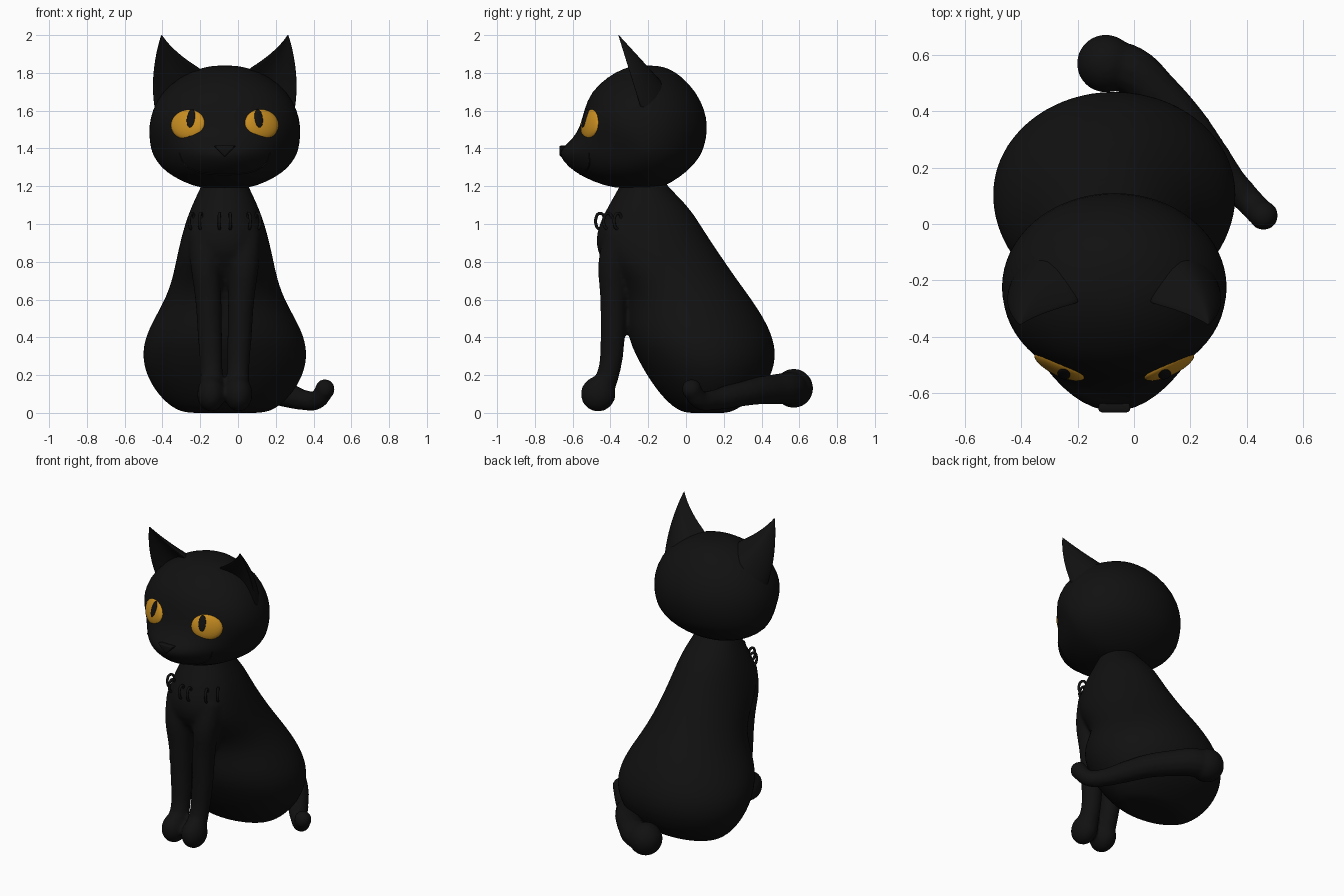
import bpy, bmesh
from math import sin, cos, pi
from mathutils import Vector, Matrix
from mathutils.bvhtree import BVHTree

if "Cube" in bpy.data.objects:
    bpy.data.objects.remove(bpy.data.objects["Cube"])

CX = -0.07  # symmetry plane of the cat


def material(name, col):
    m = bpy.data.materials.new(name)
    m.diffuse_color = (*col, 1)
    m.use_nodes = True
    m.node_tree.nodes["Principled BSDF"].inputs["Base Color"].default_value = m.diffuse_color
    return m


BLACK = material("black_fur", (0.0055, 0.0055, 0.0055))
AMBER = material("amber", (0.58, 0.27, 0.015))


def finish(ob, mat=BLACK, angle=60):
    """Apply modifiers, smooth shade and colour."""
    bpy.ops.object.select_all(action='DESELECT')
    ob.select_set(True)
    bpy.context.view_layer.objects.active = ob
    bpy.ops.object.convert(target='MESH')
    ob = bpy.context.object
    bpy.ops.object.shade_smooth_by_angle(angle=angle * pi / 180)
    ob.data.materials.clear()
    ob.data.materials.append(mat)
    return ob


def link(name, data):
    ob = bpy.data.objects.new(name, data)
    bpy.context.collection.objects.link(ob)
    return ob


def mesh_from(name, bm):
    me = bpy.data.meshes.new(name)
    bmesh.ops.recalc_face_normals(bm, faces=bm.faces)
    bm.to_mesh(me)
    bm.free()
    return link(name, me)


def loft(name, rings, levels=1):
    bm = bmesh.new()
    vs = [[bm.verts.new(p) for p in r] for r in rings]
    n = len(rings[0])
    for a, b in zip(vs, vs[1:]):
        for i in range(n):
            j = (i + 1) % n
            bm.faces.new((a[i], a[j], b[j], b[i]))
    bm.faces.new(vs[0][::-1])
    bm.faces.new(vs[-1])
    ob = mesh_from(name, bm)
    ob.modifiers.new("sub", 'SUBSURF').levels = levels
    return finish(ob)


def section(z, hw, front, back, p=1.0, yc=None, n=32):
    """Egg-shaped horizontal section; p > 1 points the front, p < 1 flattens it."""
    yc = (front + back) / 2 if yc is None else yc
    pts = []
    for i in range(n):
        c, s = cos(2 * pi * i / n), sin(2 * pi * i / n)
        y = yc + (back - yc) * s if s >= 0 else yc - (yc - front) * (-s) ** p
        pts.append((CX + hw * c, y, z))
    return pts


def ball(name, loc, radii, normal=None, mat=BLACK):
    rot = normal.to_track_quat('Z', 'Y').to_matrix().to_4x4() if normal else Matrix()
    bm = bmesh.new()
    bmesh.ops.create_uvsphere(bm, u_segments=32, v_segments=20, radius=1,
                              matrix=Matrix.Translation(loc) @ rot @ Matrix.Diagonal((*radii, 1)))
    return finish(mesh_from(name, bm), mat)


def tube(name, pts, cyclic=False):
    """Tube along points (x, y, z, radius)."""
    cu = bpy.data.curves.new(name, 'CURVE')
    cu.dimensions = '3D'
    cu.bevel_depth, cu.bevel_resolution, cu.resolution_u = 1, 4, 6
    cu.use_fill_caps = True
    sp = cu.splines.new('BEZIER')
    sp.bezier_points.add(len(pts) - 1)
    for bp, (x, y, z, r) in zip(sp.bezier_points, pts):
        bp.co, bp.radius = (x, y, z), r
        bp.handle_left_type = bp.handle_right_type = 'AUTO'
    sp.use_cyclic_u = cyclic
    return finish(link(name, cu))


def fuse(name, obs, voxel, smooth):
    """Blend overlapping parts into one soft skin."""
    bpy.ops.object.select_all(action='DESELECT')
    for o in obs:
        o.select_set(True)
    bpy.context.view_layer.objects.active = obs[0]
    bpy.ops.object.join()
    ob = obs[0]
    ob.name = name
    m = ob.modifiers.new("remesh", 'REMESH')
    m.mode, m.voxel_size = 'VOXEL', voxel
    s = ob.modifiers.new("smooth", 'SMOOTH')
    s.iterations = smooth
    return finish(ob)


def tree(ob):
    return BVHTree.FromObject(ob, bpy.context.evaluated_depsgraph_get())


def project(t, x, z):
    """Point and normal where a ray from the front meets the surface."""
    loc, nor, _, _ = t.ray_cast(Vector((CX + x, -2, z)), Vector((0, 1, 0)))
    return loc, nor


# Body, front legs and paws
BODY = [(0, .15, .03, .2), (0, .22, -.01, .23), (.03, .285, -.07, .29), (.1, .36, -.14, .395),
        (.2, .418, -.21, .455), (.3, .441, -.265, .48), (.4, .425, -.31, .463), (.5, .375, -.315, .415),
        (.6, .318, -.315, .35), (.7, .281, -.36, .275, .9), (.8, .260, -.45, .207, .8),
        (.9, .238, -.485, .138, .75), (1.0, .212, -.462, .075, .75), (1.1, .175, -.41, .01, .8),
        (1.2, .125, -.35, -.1), (1.27, .1, -.32, -.14)]
parts = [loft("body", [section(*r) for r in BODY])]
LEG = [(.115, -.35, .95, .08), (.105, -.385, .8, .08), (.087, -.385, .6, .071),
       (.078, -.388, .4, .066), (.07, -.408, .22, .06), (.068, -.45, .11, .065)]
for s in (-1, 1):
    parts.append(tube("front_leg", [(CX + s * x, y, z, r) for x, y, z, r in LEG]))
    parts.append(ball("paw", (CX + s * .073, -.465, .1), (.074, .093, .094)))
body = fuse("body", parts, .014, 8)

# Tail wrapping round the side
TAIL = [(-.1, .57, .13, .09), (-.01, .545, .13, .088), (.08, .468, .125, .08), (.18, .365, .115, .073),
        (.28, .235, .088, .064), (.35, .145, .068, .054), (.42, .07, .07, .05), (.46, .03, .122, .05)]
fuse("tail", [tube("tail", TAIL), ball("tail_base", (-.1, .57, .13), (.103, .103, .103)),
              ball("tail_tip", (.46, .03, .125), (.052, .052, .054))], .012, 4)

# Head with pointed muzzle and flatter eye band
HEAD = [(1.187, .08, -.33, -.18, 1), (1.2, .17, -.43, -.11, 1), (1.25, .275, -.55, -.03, 1.1),
        (1.30, .340, -.625, .03, 1.4), (1.36, .380, -.675, .078, 1.7), (1.40, .393, -.668, .093, 1.7),
        (1.45, .401, -.60, .108, 1.25), (1.52, .403, -.56, .115, .9), (1.6, .387, -.542, .103, .82),
        (1.7, .335, -.505, .055, .9), (1.78, .238, -.415, -.02, 1), (1.825, .135, -.33, -.09, 1),
        (1.84, .05, -.26, -.16, 1)]
head = loft("head", [section(*r, yc=-.225) for r in HEAD])
face = tree(head)

# Ears: hollow-fronted cones whose base sinks into the head
EAR = [(.07, -.29, 1.80), (.085, -.24, 1.79), (.13, -.13, 1.75), (.21, -.05, 1.68), (.315, -.1, 1.58),
       (.362, -.18, 1.54), (.365, -.24, 1.55), (.29, -.2, 1.64), (.18, -.2, 1.74)]
TIP = Vector((.335, -.36, 2.005))
for s in (-1, 1):
    rings = []
    for t in (0, .2, .4, .6, .8, .93, .99):
        ring = [Vector(p).lerp(TIP, t) + Vector((.13 * t * (1 - t), 0, 0)) for p in EAR]
        rings.append([(CX + s * v.x, v.y, v.z) for v in ring])
    loft("ear", rings, 2)

# Eyes with slit pupils
for s in (-1, 1):
    loc, nor = project(face, s * .2, 1.53)
    eye = ball("eye", loc - nor * .012, (.098, .082, .03), nor, AMBER)
    loc, nor = project(tree(eye), s * .18, 1.56)
    ball("pupil", loc - nor * .002, (.023, .051, .008), nor)

# Nose: rounded triangle pointing down
bpy.ops.mesh.primitive_cylinder_add(vertices=3, radius=.07, depth=.036,
                                    location=(CX, -.652, 1.395), rotation=(-pi / 2, 0, 0))
nose = bpy.context.object
nose.name = "nose"
nose.scale = (1, .6, 1)
bev = nose.modifiers.new("bevel", 'BEVEL')
bev.width, bev.segments = .012, 3
finish(nose)

# Mouth line lying on the muzzle
MOUTH = [(.24, 1.375), (.215, 1.32), (.15, 1.28), (.07, 1.265)]
line = [(-x, z) for x, z in MOUTH] + [(0, 1.262)] + MOUTH[::-1]
tube("mouth", [(*project(face, x, z)[0], .004) for x, z in line])

# Small collar loops standing out from the chest
chest = tree(body)
for x in (-.17, -.125, -.028, .028, .125, .17):
    loc, nor = project(chest, x, 1.015)
    out = Vector((nor.x * .4, nor.y, 0)).normalized()
    loop = []
    for i in range(8):
        a = 2 * pi * (i + .5) / 8
        v = loc + out * (.008 + .024 * cos(a)) + Vector((0, 0, .042 * sin(a)))
        loop.append((*v, .008))
    tube("collar_loop", loop, True)
